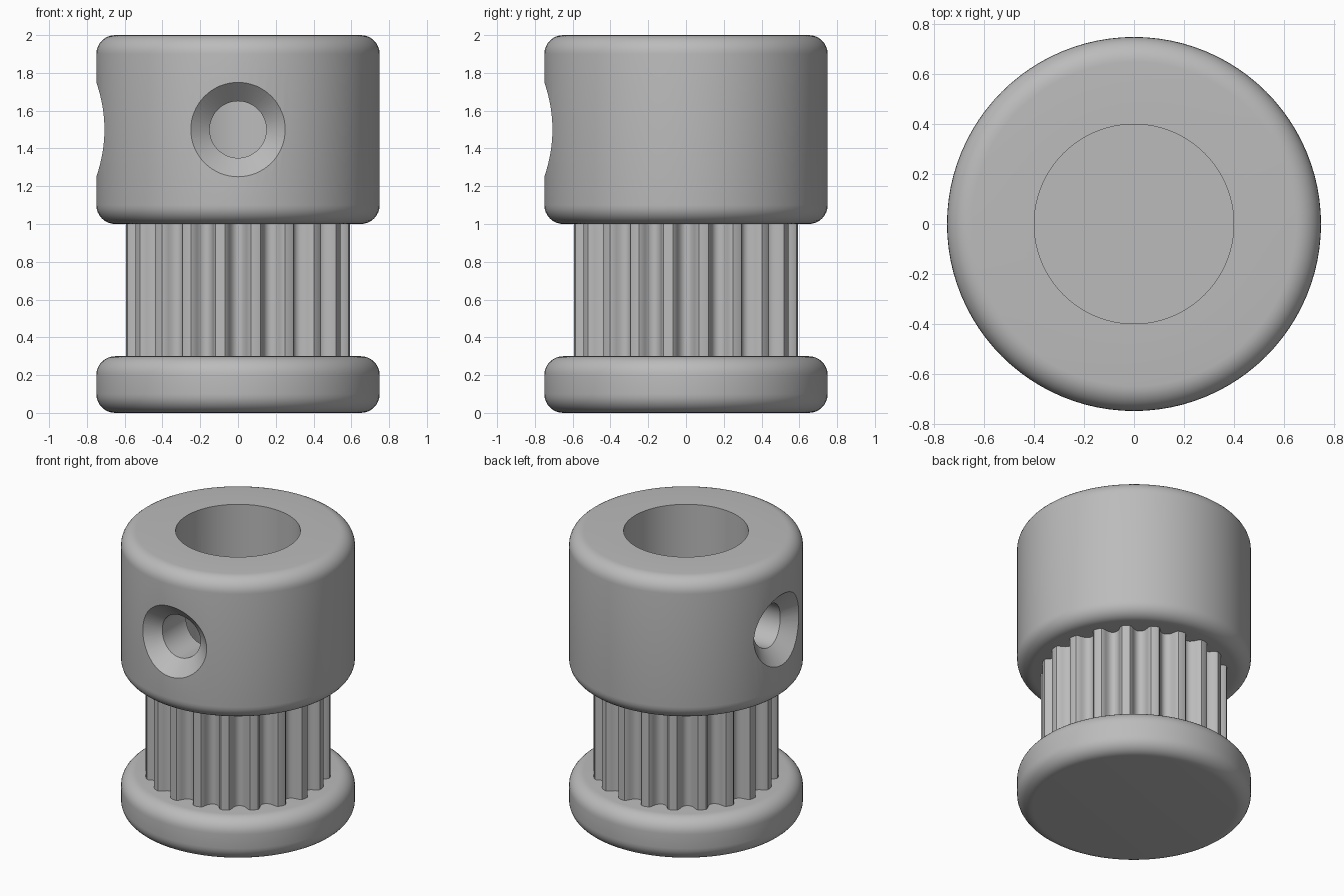
import bpy, bmesh, math

cube = bpy.data.objects.get("Cube")
if cube:
    bpy.data.objects.remove(cube, do_unlink=True)

metal = bpy.data.materials.new("grey metal")
metal.use_nodes = True
GREY = (0.5, 0.5, 0.5, 1)
metal.diffuse_color = GREY
metal.node_tree.nodes["Principled BSDF"].inputs["Base Color"].default_value = GREY

RADIUS, BORE, ROUND, SEGS = 0.75, 0.4, 0.1, 96


def make_object(name, rings, caps=True, loop=False):
    """Skin a list of equally long point rings into a mesh object."""
    bm = bmesh.new()
    rows = [[bm.verts.new(p) for p in ring] for ring in rings]
    n = len(rows[0])
    pairs = list(zip(rows, rows[1:])) + ([(rows[-1], rows[0])] if loop else [])
    for a, b in pairs:
        for i in range(n):
            j = (i + 1) % n
            bm.faces.new((a[i], a[j], b[j], b[i]))
    if caps:
        bm.faces.new(rows[0])
        bm.faces.new(rows[-1])
    bmesh.ops.recalc_face_normals(bm, faces=bm.faces)
    mesh = bpy.data.meshes.new(name)
    bm.to_mesh(mesh)
    bm.free()
    mesh.materials.append(metal)
    obj = bpy.data.objects.new(name, mesh)
    bpy.context.collection.objects.link(obj)
    return obj


def circle(r, z, n=SEGS):
    return [(r * math.cos(math.tau * i / n), r * math.sin(math.tau * i / n), z) for i in range(n)]


def rounded_side(bottom, top, steps=8):
    """Rings of a disc wall with rounded lower and upper edges."""
    rings = []
    for centre, start in ((bottom + ROUND, -90), (top - ROUND, 0)):
        for k in range(steps + 1):
            a = math.radians(start + 90 * k / steps)
            rings.append(circle(RADIUS - ROUND + ROUND * math.cos(a), centre + ROUND * math.sin(a)))
    return rings


def smooth(obj):
    bpy.ops.object.select_all(action='DESELECT')
    obj.select_set(True)
    bpy.context.view_layer.objects.active = obj
    bpy.ops.object.shade_smooth_by_angle(angle=math.radians(35))


# Lower flange
flange = make_object("lower_flange", rounded_side(0, 0.3))

# Toothed barrel: half a groove, mirrored and repeated around the axis
TEETH = 20
half = [(0, .525), (2, .53), (3.6, .545), (4.6, .565), (5.4, .585), (6.5, .597), (9, .6)]
tooth = [(-a, r) for a, r in reversed(half[1:-1])] + half
outline = [(math.radians(a + k * 360 / TEETH), r) for k in range(TEETH) for a, r in tooth]
barrel = make_object("toothed_barrel", [
    [(r * math.cos(a), r * math.sin(a), z) for a, r in outline] for z in (0.28, 1.01)])

# Hub with a bore
hub = make_object("hub", [circle(BORE, 1)] + rounded_side(1, 2) + [circle(BORE, 2)],
                  caps=False, loop=True)


# Countersunk set screw holes on the front and the right
def screw_ring(r, depth, curved):
    ring = []
    for x, z, _ in circle(r, 0, 64):
        y = math.sqrt(depth ** 2 - x ** 2) if curved else depth
        ring.append((x, -y, z + 1.5))
    return ring


for turn in (0, -90):
    cutter = make_object("screw_hole_cutter", [
        screw_ring(0.25, 0.9, False), screw_ring(0.25, RADIUS, True),
        screw_ring(0.15, 0.65, True), screw_ring(0.15, 0.2, False)])
    cutter.rotation_euler.z = math.radians(turn)
    cutter.hide_render = True
    cut = hub.modifiers.new("screw_hole", 'BOOLEAN')
    cut.operation = 'DIFFERENCE'
    cut.solver = 'EXACT'
    cut.object = cutter
    bpy.context.view_layer.objects.active = hub
    bpy.ops.object.modifier_apply(modifier=cut.name)
    bpy.data.objects.remove(cutter, do_unlink=True)

for part in (flange, barrel, hub):
    smooth(part)
